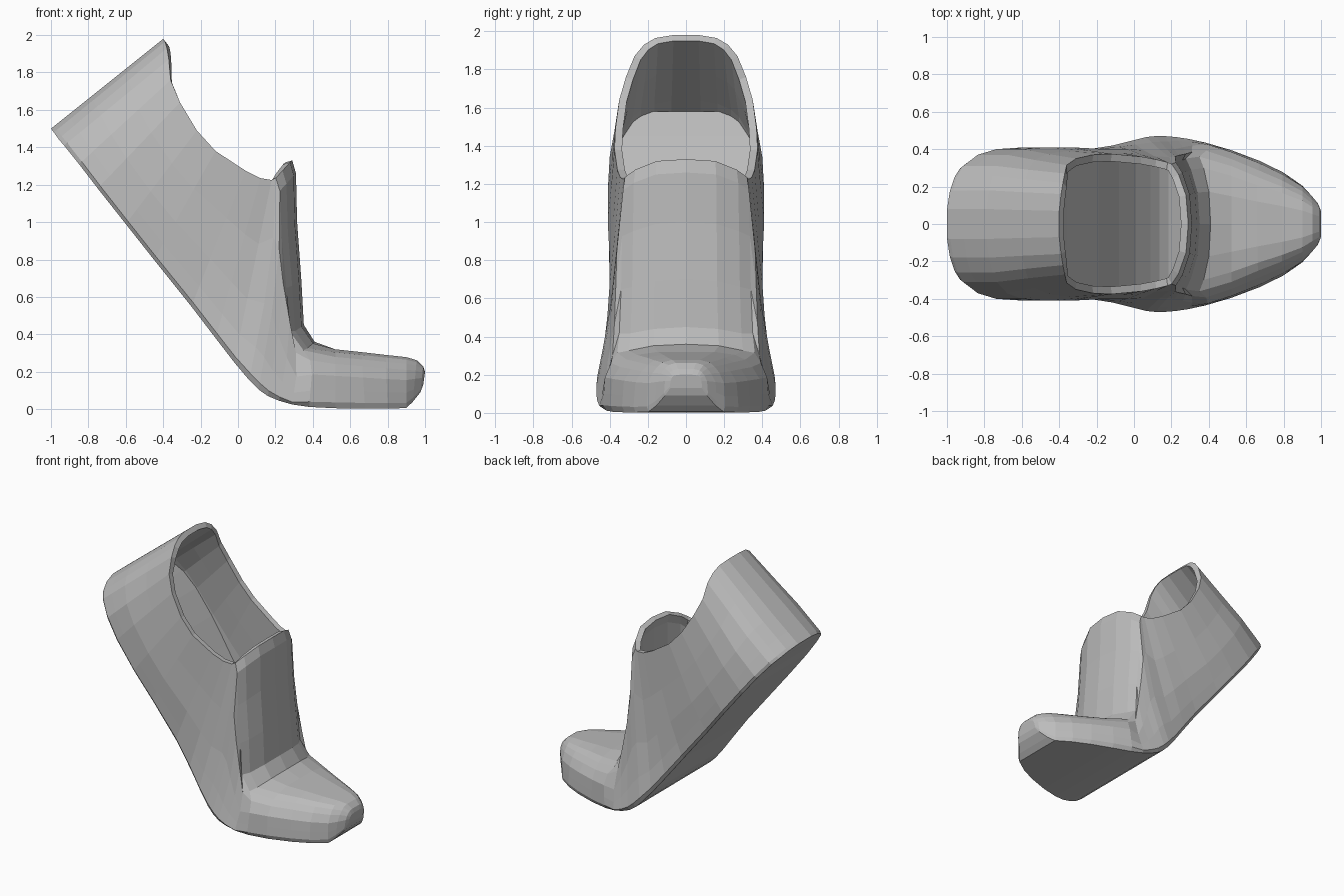
import bpy
import bmesh
from mathutils import Vector

cube = bpy.data.objects.get("Cube")
if cube:
    bpy.data.objects.remove(cube, do_unlink=True)

grey = bpy.data.materials.new("plain_grey")
grey.use_nodes = True
GREY = (0.5, 0.5, 0.5, 1)
grey.diffuse_color = GREY
grey.node_tree.nodes["Principled BSDF"].inputs["Base Color"].default_value = GREY


# Stations from heel to toe: sole x, z, upper edge x, z, then half widths
# at the sole, the middle and the upper edge
OPEN = [
    (-1, 1.5, -.4, 1.98, .08, .08, .07),
    (-.985, 1.48, -.39, 1.965, .18, .18, .16),
    (-.96, 1.445, -.38, 1.93, .26, .26, .22),
    (-.93, 1.41, -.37, 1.87, .31, .31, .27),
    (-.85, 1.31, -.36, 1.76, .37, .37, .315),
    (-.75, 1.18, -.31, 1.64, .4, .4, .35),
    (-.6, .99, -.22, 1.49, .41, .41, .37),
    (-.45, .8, -.12, 1.38, .4, .41, .375),
    (-.25, .55, .04, 1.275, .4, .4, .36),
    (-.12, .38, .12, 1.235, .42, .4, .345),
    (-.02, .25, .18, 1.225, .445, .395, .33),
]
SHIN = [
    (.06, .155, .29, 1.33, .465, .395, .32),
    (.11, .105, .31, 1.26, .47, .395, .33),
    (.16, .07, .316, 1, .47, .4, .335),
    (.22, .045, .338, .7, .465, .41, .34),
    (.29, .025, .352, .45, .455, .42, .35),
]
BEND = [(.38, .012, .41, .36, .435, .425, .36)]
VAMP = [
    (.52, .005, .52, .32, .395, .385, .31),
    (.68, .003, .66, .305, .335, .325, .25),
    (.8, .003, .79, .29, .275, .265, .2),
    (.9, .006, .9, .278, .205, .2, .15),
    (.935, .04, .955, .262, .16, .155, .11),
    (.975, .09, .99, .23, .115, .11, .085),
    (.99, .13, 1, .2, .085, .08, .07),
]
HEIGHTS = {
    "open": (0, 0, .03, .15, .35, .65, 1),
    "shin": (0, 0, .03, .15, .35, .65, .92, .97, 1, 1),
    "bend": (0, 0, .08, .25, .5, .72, .87, .95, 1, 1),
    "vamp": (0, 0, .1, .3, .55, .75, .87, .95, 1, 1),
}
# How far the upper corners are swept back to round the shin
SWEEP = {"shin": 1, "bend": .8}


def section(station, kind):
    """Half outline of one slice, from the sole centre to the upper edge."""
    sx, sz, tx, tz, wide, mid, top = station
    widths = (0, wide * .96, wide, wide * .6 + mid * .4, mid,
              (mid + top) / 2, top, top * .83, top * .48, 0)
    points = [Vector((sx + (tx - sx) * f, w, sz + (tz - sz) * f))
              for f, w in zip(HEIGHTS[kind], widths)]
    if kind in SWEEP:
        for k, back, down in ((5, .02, 0), (6, .07, 0), (7, .045, .02), (8, .012, .01)):
            points[k] -= Vector((back, 0, down)) * SWEEP[kind]
    return points


def insole_section(station, kind):
    """Centre and edge of the footbed in one slice."""
    sx, sz, tx, tz, wide, mid, top = station
    low, up = Vector((sx, 0, sz)), Vector((tx - sx, 0, tz - sz))
    rise = .15 if sx > -.1 else .15 + .06 * min(1, (-.1 - sx) / .6)
    p = low + up.normalized() * min(rise, up.length * .5)
    edge = max(0, min(wide, mid) - .025)
    return [p, p + Vector((0, edge, 0))]


def loft(name, rows, thickness):
    """Join rows into a strip mesh, mirror it and give it thickness."""
    bm = bmesh.new()
    for side in (1, -1):
        grid = [[bm.verts.new((p.x, p.y * side, p.z)) for p in row] for row in rows]
        for a, b in zip(grid, grid[1:]):
            for k in range(min(len(a), len(b)) - 1):
                bm.faces.new((a[k], a[k + 1], b[k + 1], b[k]))
    bmesh.ops.remove_doubles(bm, verts=bm.verts, dist=.0005)
    bmesh.ops.recalc_face_normals(bm, faces=bm.faces)
    mesh = bpy.data.meshes.new(name)
    bm.to_mesh(mesh)
    bm.free()
    mesh.materials.append(grey)
    obj = bpy.data.objects.new(name, mesh)
    bpy.context.collection.objects.link(obj)
    if thickness:
        shell = obj.modifiers.new("wall", "SOLIDIFY")
        shell.thickness = thickness
        shell.offset = -1


stations = [(s, kind) for kind, group in
            (("open", OPEN), ("shin", SHIN), ("bend", BEND), ("vamp", VAMP))
            for s in group]
# Zero-width end slices close the heel and the toe
heel_end = (OPEN[0][:4] + (0, 0, 0), "open")
toe_end = (VAMP[-1][:4] + (0, 0, 0), "vamp")
stations = [heel_end] + stations + [toe_end]

# Shoe body: sole, heel, collar, instep and toe in one shell
loft("shoe_shell", [section(*s) for s in stations], .04)

# Footbed inside the shoe
loft("insole", [insole_section(*s) for s in stations[3:-3]], 0)
